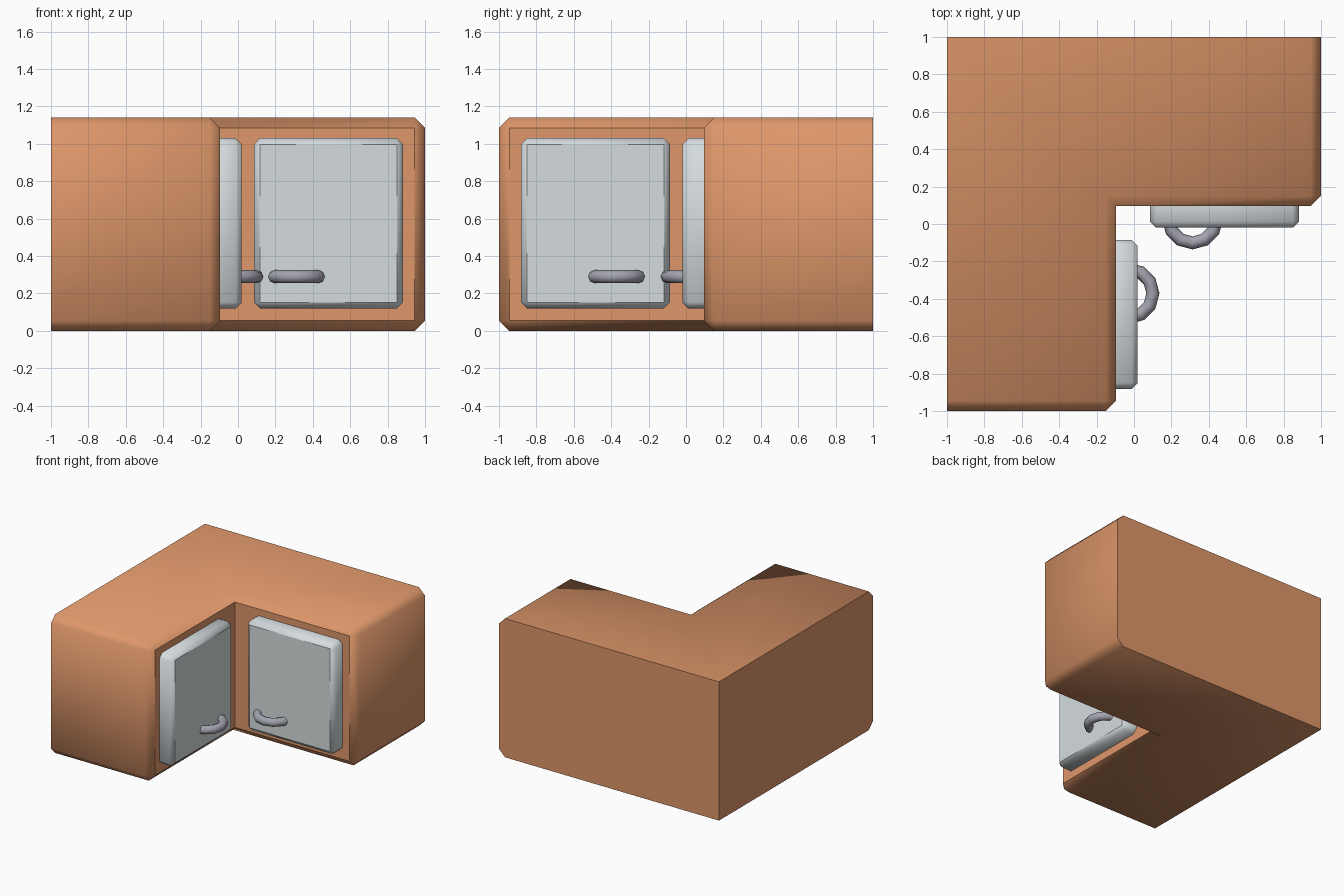
import bpy, bmesh, math
from mathutils import Matrix, Vector

if "Cube" in bpy.data.objects:
    bpy.data.objects.remove(bpy.data.objects["Cube"])


def material(name, srgb):
    m = bpy.data.materials.new(name)
    lin = [((c / 255 + 0.055) / 1.055) ** 2.4 for c in srgb]
    m.diffuse_color = (*lin, 1)
    m.use_nodes = True
    m.node_tree.nodes["Principled BSDF"].inputs["Base Color"].default_value = m.diffuse_color
    return m


WOOD = material("wood", (222, 151, 106))
PANEL = material("light grey panel", (213, 220, 223))
METAL = material("grey metal", (163, 163, 175))

# Mirror over the corner diagonal: turns a right-wing part into a left-wing part
SWAP = Matrix(((0, -1, 0, 0), (-1, 0, 0, 0), (0, 0, 1, 0), (0, 0, 0, 1)))


def finish(bm, name, mat, matrix, angle, is_flat=lambda f: False):
    """Make an object, smooth shaded, with crisp borders around flat faces."""
    bm.normal_update()
    flat = {f for f in bm.faces if is_flat(f)}
    for f in bm.faces:
        f.smooth = f not in flat
    for e in bm.edges:
        e.smooth = (e.calc_face_angle(0) < math.radians(angle)
                    and not any(f in flat for f in e.link_faces))
    bm.transform(matrix)
    bmesh.ops.recalc_face_normals(bm, faces=bm.faces[:])
    me = bpy.data.meshes.new(name)
    bm.to_mesh(me)
    bm.free()
    me.materials.append(mat)
    ob = bpy.data.objects.new(name, me)
    bpy.context.collection.objects.link(ob)
    return ob


# L-shaped cabinet body; edges on the two wall sides stay square
def cabinet_body():
    i, h = 0.095, 1.14
    outline = [(-1, -1), (-i, -1), (-i, i), (1, i), (1, 1), (-1, 1)]
    bm = bmesh.new()
    base = bm.faces.new([bm.verts.new((x, y, 0)) for x, y in outline])
    top = bmesh.ops.extrude_face_region(bm, geom=[base])
    bmesh.ops.translate(bm, vec=(0, 0, h),
                        verts=[g for g in top["geom"] if isinstance(g, bmesh.types.BMVert)])
    bmesh.ops.recalc_face_normals(bm, faces=bm.faces[:])

    def bevelled(e):
        a, b = (v.co for v in e.verts)
        on_wall = max(a.x, b.x) < -0.99 or min(a.y, b.y) > 0.99
        inner = all(abs(c.x + i) < 1e-4 and abs(c.y - i) < 1e-4 for c in (a, b))
        return not on_wall and not inner

    bmesh.ops.bevel(bm, geom=[e for e in bm.edges if bevelled(e)], offset=0.055,
                    segments=1, affect='EDGES', profile=0.5)

    def door_side(f):
        c, n = f.calc_center_median(), f.normal
        return (n.y < -0.99 and c.y > 0) or (n.x > 0.99 and c.x < 0)

    finish(bm, "cabinet_body", WOOD, Matrix(), 60, door_side)


# Door panel with chamfered front and corners
def door(name, matrix):
    bm = bmesh.new()
    bmesh.ops.create_cube(bm, size=1)
    size, centre = Vector((0.797, 0.115, 0.91)), Vector((0.484, 0.0375, 0.575))
    for v in bm.verts:
        v.co = centre + v.co * size
    back = centre.y + size.y / 2 - 1e-4
    edges = [e for e in bm.edges if any(v.co.y < back for v in e.verts)]
    bmesh.ops.bevel(bm, geom=edges, offset=0.033, segments=1, affect='EDGES', profile=0.5)
    finish(bm, name, PANEL, matrix, 60, lambda f: f.normal.y < -0.99)


# Half-ring handle swept around an arc
def handle(name, x, matrix, steps=6, sides=8, major=0.129, minor=0.035):
    bm = bmesh.new()
    rings = []
    for s in range(steps + 1):
        a = math.pi * s / steps
        ring = []
        for k in range(sides):
            b = 2 * math.pi * k / sides
            r = major + minor * math.cos(b)
            ring.append(bm.verts.new((x + r * math.cos(a), 0.028 - r * math.sin(a),
                                      0.29 + minor * math.sin(b))))
        rings.append(ring)
    for r0, r1 in zip(rings, rings[1:]):
        for k in range(sides):
            n = (k + 1) % sides
            bm.faces.new((r0[k], r0[n], r1[n], r1[k]))
    bm.faces.new(rings[0])
    bm.faces.new(rings[-1])
    bmesh.ops.recalc_face_normals(bm, faces=bm.faces[:])
    finish(bm, name, METAL, matrix, 60)


cabinet_body()
for side, matrix, handle_x in (("right", Matrix(), 0.313), ("left", SWAP, 0.371)):
    door(side + "_door", matrix)
    handle(side + "_handle", handle_x, matrix)
